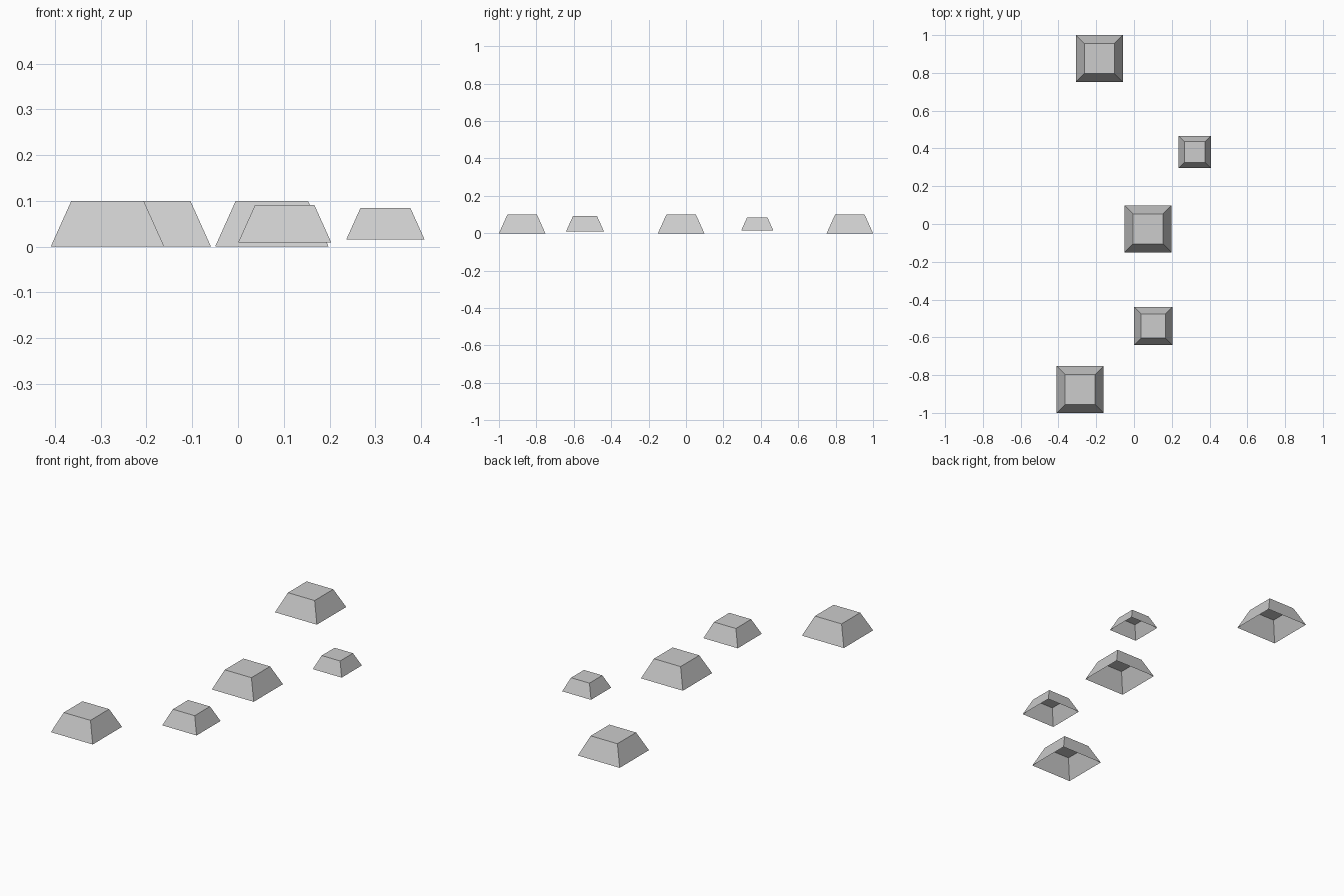
import bpy
import bmesh
from math import pi, sqrt
from mathutils import Matrix

cube = bpy.data.objects.get("Cube")
if cube:
    bpy.data.objects.remove(cube, do_unlink=True)

# Single light grey finish
grey = bpy.data.materials.new("light_grey")
grey.use_nodes = True
colour = (0.604, 0.604, 0.604, 1)
grey.diffuse_color = colour
grey.node_tree.nodes["Principled BSDF"].inputs["Base Color"].default_value = colour

BASE, TOP, HEIGHT = 0.248, 0.158, 0.1


def add_block(name, x, y, scale):
    """Square block with sloping sides and an open underside."""
    bm = bmesh.new()
    bmesh.ops.create_cone(bm, cap_ends=True, segments=4,
                          radius1=BASE / sqrt(2), radius2=TOP / sqrt(2),
                          depth=HEIGHT, matrix=Matrix.Rotation(pi / 4, 4, "Z"))
    underside = [f for f in bm.faces if f.normal.z < -0.9]
    bmesh.ops.delete(bm, geom=underside, context="FACES")
    mesh = bpy.data.meshes.new(name)
    bm.to_mesh(mesh)
    bm.free()
    mesh.materials.append(grey)
    block = bpy.data.objects.new(name, mesh)
    block.location = (x, y, HEIGHT / 2)
    block.scale = (scale, scale, scale)
    bpy.context.collection.objects.link(block)


# Winding row of blocks, all centred at the same height
add_block("front_block", -0.285, -0.876, 1)
add_block("front_medium_block", 0.102, -0.54, 0.82)
add_block("middle_block", 0.074, -0.026, 1)
add_block("back_small_block", 0.322, 0.381, 0.69)
add_block("back_block", -0.183, 0.876, 1)
